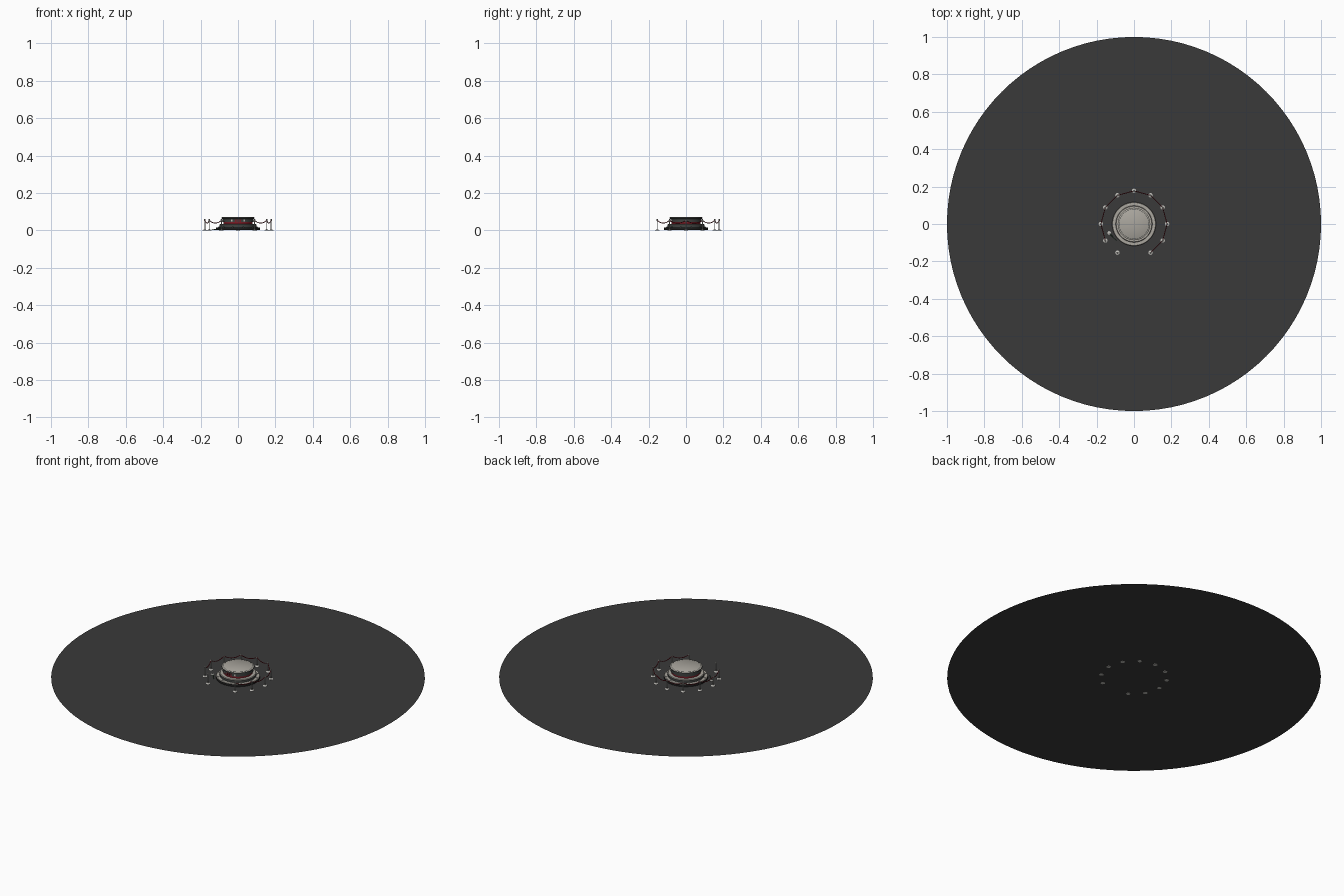
import bpy, bmesh, math
from mathutils import Vector

if "Cube" in bpy.data.objects:
    bpy.data.objects.remove(bpy.data.objects["Cube"])


def mat(name, r, g, b):
    m = bpy.data.materials.new(name)
    m.diffuse_color = (r, g, b, 1)
    m.use_nodes = True
    m.node_tree.nodes["Principled BSDF"].inputs["Base Color"].default_value = m.diffuse_color
    return m


FLOOR = mat("charcoal floor", 0.042, 0.042, 0.042)
STONE = mat("pale stone", 0.40, 0.38, 0.34)
DARK = mat("dark stone", 0.05, 0.055, 0.052)
RED = mat("rope red", 0.20, 0.012, 0.02)
METAL = mat("pale metal", 0.50, 0.49, 0.46)
BLACK = mat("black", 0.012, 0.012, 0.012)
GREEN = mat("dark green", 0.03, 0.07, 0.04)


def finish(name, bm, mats, smooth=True):
    bmesh.ops.recalc_face_normals(bm, faces=bm.faces)
    me = bpy.data.meshes.new(name)
    bm.to_mesh(me)
    bm.free()
    for m in mats:
        me.materials.append(m)
    ob = bpy.data.objects.new(name, me)
    bpy.context.collection.objects.link(ob)
    if smooth:
        bpy.context.view_layer.objects.active = ob
        ob.select_set(True)
        bpy.ops.object.shade_smooth_by_angle(angle=math.radians(35))
        ob.select_set(False)
    return ob


def lathe(name, profile, mats, n=64, loc=(0, 0, 0), rule=None):
    """Turn (radius, z) points round z; the rule picks a slot per face."""
    bm = bmesh.new()
    rings = []
    for r, z in profile:
        if r == 0:
            rings.append([bm.verts.new((0, 0, z))] * n)
        else:
            rings.append([bm.verts.new((r * math.cos(2 * math.pi * i / n),
                                        r * math.sin(2 * math.pi * i / n), z)) for i in range(n)])
    for a, b in zip(rings, rings[1:]):
        for i in range(n):
            j = (i + 1) % n
            vs = list(dict.fromkeys((a[i], a[j], b[j], b[i])))
            bm.faces.new(vs)
    bmesh.ops.recalc_face_normals(bm, faces=bm.faces)
    if rule:
        for f in bm.faces:
            f.material_index = rule(f)
    ob = finish(name, bm, mats)
    ob.location = loc
    return ob


def tube(name, pts, radius, material):
    cu = bpy.data.curves.new(name, 'CURVE')
    cu.dimensions = '3D'
    cu.bevel_depth = radius
    cu.bevel_resolution = 2
    cu.use_fill_caps = True
    sp = cu.splines.new('POLY')
    sp.points.add(len(pts) - 1)
    for p, q in zip(sp.points, pts):
        p.co = (*q, 1)
    cu.materials.append(material)
    ob = bpy.data.objects.new(name, cu)
    bpy.context.collection.objects.link(ob)
    return ob


def plate(name, x, z, w, h, material, radius):
    """Small plate on the front of the drum, turned to follow the curve."""
    a = math.asin(x / radius)
    bm = bmesh.new()
    bmesh.ops.create_cube(bm, size=1)
    bmesh.ops.scale(bm, verts=bm.verts, vec=(w, 0.004, h))
    ob = finish(name, bm, [material], False)
    ob.location = (x, -radius * math.cos(a), z)
    ob.rotation_euler.z = a


# floor: a single thin sheet
bm = bmesh.new()
bmesh.ops.create_circle(bm, cap_ends=True, segments=96, radius=1)
bmesh.ops.translate(bm, verts=bm.verts, vec=(0, 0, 0.0006))
finish("floor", bm, [FLOOR], False)

# pedestal: stepped plinth and drum, pale on top and dark on the sides
top_rule = lambda f: 0 if f.normal.z > 0.5 else 1
lathe("lower_step", [(0.117, 0.001), (0.117, 0.014), (0.115, 0.016), (0, 0.016)],
      [STONE, BLACK], rule=top_rule)
lathe("upper_step", [(0.098, 0.016), (0.098, 0.030), (0.095, 0.033), (0, 0.033)],
      [STONE, DARK], rule=top_rule)
lathe("drum_neck", [(0.078, 0.033), (0.078, 0.046)], [RED])
lathe("drum", [(0.0, 0.044), (0.082, 0.044), (0.082, 0.061), (0.087, 0.063),
               (0.087, 0.069), (0.084, 0.071), (0, 0.071)],
      [STONE, DARK], rule=lambda f: 0 if f.normal.z > 0.5 and f.calc_center_median().z > 0.065 else 1)
lathe("drum_inlay", [(0.078, 0.0708), (0.078, 0.0714), (0.080, 0.0714), (0.080, 0.0708)], [DARK])

# front ornaments
for x in (-0.012, 0.0, 0.012):
    plate("front_red_panel", x, 0.052, 0.007, 0.013, RED, 0.082)
for x in (-0.032, 0.032):
    plate("front_pale_panel", x, 0.052, 0.008, 0.010, METAL, 0.082)

# small lamps round the upper step
for i in range(12):
    a = math.radians(30 * i + 15)
    lathe("step_lamp", [(0, 0.0), (0.004, 0.0), (0.004, 0.003), (0, 0.004)], [METAL], 10,
          (0.106 * math.cos(a), 0.106 * math.sin(a), 0.016))

# stanchions every 30 degrees, with a gap at the front
R = 0.177
POST = [(0, 0), (0.012, 0), (0.012, 0.0015), (0.004, 0.004), (0.0022, 0.006), (0.0022, 0.049),
        (0.0042, 0.050), (0.0042, 0.054), (0.0025, 0.055), (0.0045, 0.058), (0.003, 0.061), (0, 0.062)]
spots = []
for i in range(11):
    a = math.radians(-60 + 30 * i)
    p = Vector((R * math.cos(a), R * math.sin(a), 0))
    spots.append(p)
    lathe("stanchion", POST, [METAL], 14, p)

# sagging ropes; the last gap at the front left is open
for p, q in zip(spots[:-2], spots[1:-1]):
    pts = []
    for k in range(13):
        t = k / 12
        v = p.lerp(q, t)
        v.z = 0.053 - 0.014 * 4 * t * (1 - t)
        pts.append(v)
    tube("rope", pts, 0.0022, RED)

# small low objects lying at the front left
lathe("fallen_disc", [(0, 0.001), (0.010, 0.001), (0.010, 0.003), (0.003, 0.006), (0, 0.006)],
      [METAL], 14, (-0.133, -0.048, 0))
tube("fallen_stem", [(-0.128, -0.053, 0.004), (-0.096, -0.088, 0.004)], 0.0022, GREEN)
